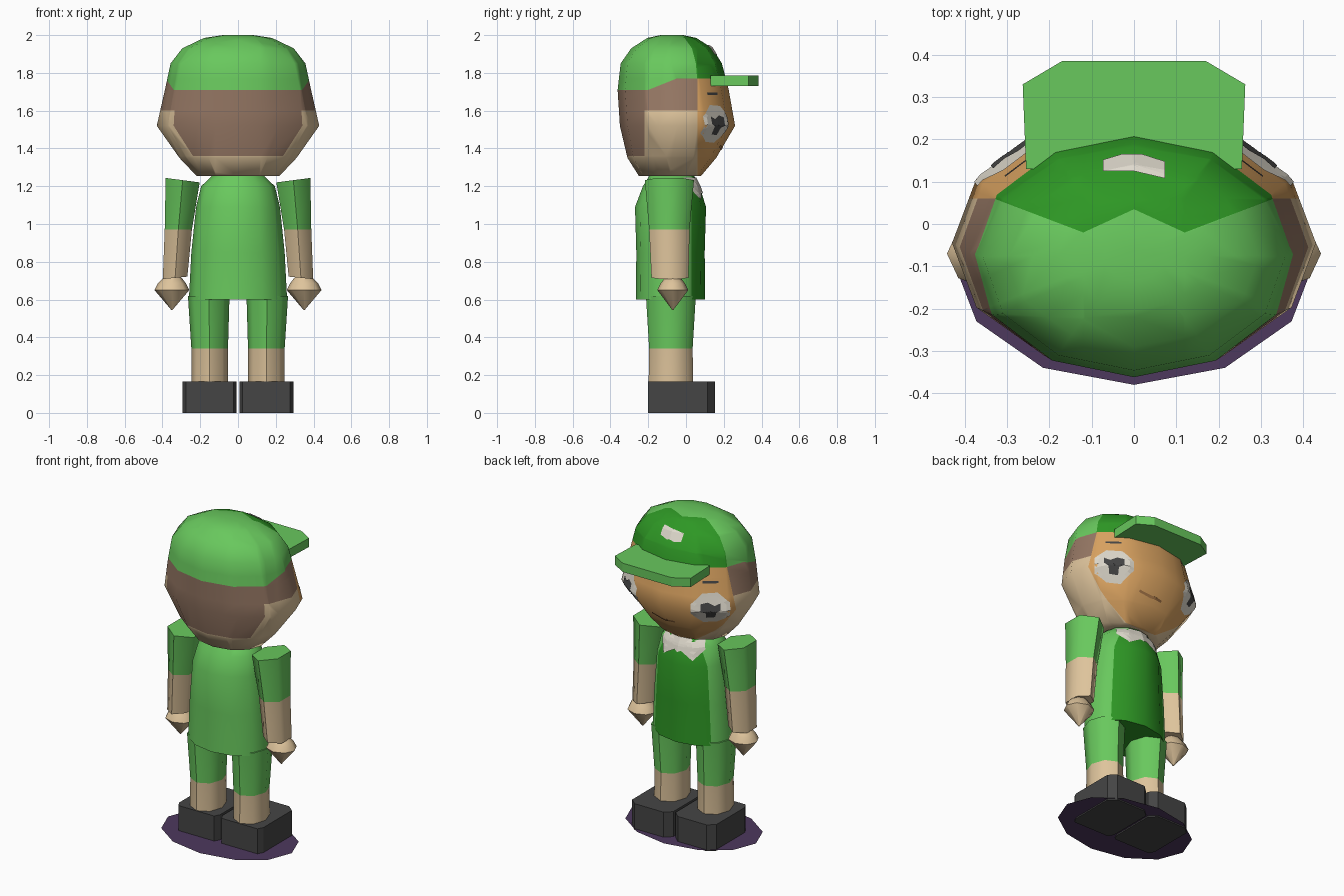
import bpy, bmesh, math
from mathutils import Vector
from mathutils.bvhtree import BVHTree

if "Cube" in bpy.data.objects:
    bpy.data.objects.remove(bpy.data.objects["Cube"])


def material(name, r, g, b):
    m = bpy.data.materials.new(name)
    m.diffuse_color = (r, g, b, 1)
    m.use_nodes = True
    m.node_tree.nodes["Principled BSDF"].inputs["Base Color"].default_value = m.diffuse_color
    return m


GREEN = material("light green cloth", .14, .58, .11)
DARK = material("dark green cloth", .027, .31, .018)
SKIN = material("pale skin", .73, .55, .33)
FACE = material("face orange", .71, .37, .12)
HAIR = material("brown hair", .31, .19, .13)
WHITE = material("off white", .74, .70, .61)
GREY = material("shoe grey", .06, .06, .06)
PURPLE = material("purple base", .075, .04, .11)
MOUTH = material("mouth brown", .36, .17, .06)


def finish(name, bm, mats, rule=None, angle=None):
    """Turn a bmesh into an object, colouring faces by a rule on their centre."""
    bmesh.ops.recalc_face_normals(bm, faces=bm.faces)
    for f in bm.faces:
        f.smooth = angle is not None
        if rule:
            f.material_index = rule(f.calc_center_median())
    me = bpy.data.meshes.new(name)
    bm.to_mesh(me)
    bm.free()
    for m in mats:
        me.materials.append(m)
    if angle is not None:
        me.set_sharp_from_angle(angle=math.radians(angle))
    ob = bpy.data.objects.new(name, me)
    bpy.context.collection.objects.link(ob)
    return ob


def loft(name, rings, n, mats, rule=None, cuts=(), angle=45):
    """Elliptical rings (cx, cy, z, rx, ry[, tilt]) bridged and capped."""
    bm = bmesh.new()
    rows = []
    for cx, cy, z, rx, ry, *tilt in rings:
        row = []
        for i in range(n):
            a = math.pi / 2 + 2 * math.pi * i / n
            dx = rx * math.cos(a)
            dz = tilt[0] * dx if tilt else 0
            row.append(bm.verts.new((cx + dx, cy + ry * math.sin(a), z + dz)))
        rows.append(row)
    for a, b in zip(rows, rows[1:]):
        for i in range(n):
            j = (i + 1) % n
            bm.faces.new((a[i], a[j], b[j], b[i]))
    bm.faces.new(rows[0][::-1])
    bm.faces.new(rows[-1])
    for co, no in cuts:
        bmesh.ops.bisect_plane(bm, geom=bm.verts[:] + bm.edges[:] + bm.faces[:],
                               plane_co=co, plane_no=no)
    return finish(name, bm, mats, rule, angle)


def prism(name, pts, z0, z1, mat):
    """Outline in plan, extruded upward."""
    bm = bmesh.new()
    f = bm.faces.new([bm.verts.new((x, y, z0)) for x, y in pts])
    ext = bmesh.ops.extrude_face_region(bm, geom=[f])["geom"]
    bmesh.ops.translate(bm, vec=(0, 0, z1 - z0),
                        verts=[v for v in ext if isinstance(v, bmesh.types.BMVert)])
    return finish(name, bm, [mat])


def decal(name, target, centre, right, up, pts, mat, lift=.004):
    """Thin plate: an outline projected on to the target's surface."""
    me = target.data
    tree = BVHTree.FromPolygons([v.co for v in me.vertices],
                                [p.vertices[:] for p in me.polygons])
    r, u = Vector(right).normalized(), Vector(up)
    d = r.cross(u)
    dense = []
    for (ax, ay), (bx, by) in zip(pts, pts[1:] + pts[:1]):
        dense += [(ax + (bx - ax) * t / 4, ay + (by - ay) * t / 4) for t in range(4)]
    mx = sum(p[0] for p in dense) / len(dense)
    my = sum(p[1] for p in dense) / len(dense)
    bm = bmesh.new()

    def put(x, y):
        p = Vector(centre) + r * x + u * y
        hit, normal, _, _ = tree.ray_cast(p + d * 2, -d)
        return bm.verts.new(hit + d * lift if hit else p)

    rows = [[put(mx + (x - mx) * k / 5, my + (y - my) * k / 5) for x, y in dense]
            for k in range(1, 6)]
    mid, n = put(mx, my), len(dense)
    for i in range(n):
        j = (i + 1) % n
        bm.faces.new((mid, rows[0][i], rows[0][j]))
        for a, b in zip(rows, rows[1:]):
            bm.faces.new((a[i], b[i], b[j], a[j]))
    ob = finish(name, bm, [mat])
    # keep the plate facing outward
    if sum((p.normal.dot(d) for p in ob.data.polygons)) < 0:
        ob.data.flip_normals()
    return ob


# Head with cap, hair and face colours
def cap_edge(y):
    return min(1.77, max(1.71, 1.71 + .4 * (y + .2)))


def cap_front(x):
    x = abs(x)
    return -.02 + .38 * (x - .12) if x > .12 else .035 - .46 * x


def head_rule(c):
    if c.z > cap_edge(c.y):
        return 1 if c.y > cap_front(c.x) else 0
    if c.y > .06:
        return 3
    if c.z > 1.6 or (c.z > 1.36 and c.y < -.22):
        return 4
    return 2


cuts = [((0, 0, z), (0, 0, 1)) for z in (1.36, 1.6, 1.71, 1.77)]
cuts += [((0, y, 0), (0, 1, 0)) for y in (-.22, .06)]
cuts += [((0, -.2, 1.71), (0, -.4, 1))]
for s in (1, -1):
    cuts += [((s * .12, -.02, 0), (-.38 * s, 1, 0)), ((0, .035, 0), (.46 * s, 1, 0)),
             ((s * .12, 0, 0), (1, 0, 0))]
head = loft("head", [(0, -.085, 1.255, .22, .165), (0, -.075, 1.35, .31, .235),
                     (0, -.045, 1.52, .43, .305), (0, -.068, 1.71, .387, .294),
                     (0, -.078, 1.85, .357, .268), (0, -.075, 1.93, .295, .215),
                     (0, -.075, 1.985, .18, .13), (0, -.075, 2.0, .08, .06)],
            12, [GREEN, DARK, SKIN, FACE, HAIR], head_rule, cuts, 60)

# Cap visor and plain front patch
prism("cap_visor", [(-.255, .13), (.255, .13), (.263, .33), (.17, .385),
                    (-.17, .385), (-.263, .33)], 1.73, 1.785, GREEN)
decal("cap_patch", head, (0, 0, 1.9), (1, 0, 0), (0, 1, 0),
      [(-.073, .125), (0, .125), (.073, .108), (.073, .148), (.02, .165),
       (-.03, .165), (-.073, .152)], WHITE, .007)

# Eyes, pupils and brows
for s, side in ((1, "right"), (-1, "left")):
    frame = ((s * .285, .16, 1.53), (-.78, .63 * s, 0), (0, 0, 1))
    decal(side + "_eye", head, *frame,
          [(s * x, y) for x, y in ((-.11, .04), (-.04, .1), (.05, .095), (.115, .03),
           (.115, -.03), (.04, -.1), (-.04, -.095), (-.11, -.05))], WHITE)
    decal(side + "_pupil", head, *frame,
          [(s * x, y) for x, y in ((-.055, .04), (-.02, .025), (.02, .045), (.06, .035),
           (.06, -.01), (.03, -.02), (.025, -.06), (-.025, -.055), (-.03, -.015),
           (-.055, 0))], GREY, .008)
    decal(side + "_brow", head, (s * .285, .16, 1.69), *frame[1:],
          [(-.045, -.007), (.045, -.007), (.045, .006), (-.045, .006)], GREY)
decal("mouth", head, (.03, .2, 1.40), (-1, 0, 0), (0, 0, 1),
      [(-.08, .008), (0, -.008), (.08, -.008), (.08, .004), (0, .006), (-.08, .02)], MOUTH)

# Shirt with darker front and white collar
torso = loft("shirt", [(0, -.082, .6, .26, .183), (0, -.082, .85, .247, .181),
                       (0, -.082, 1.09, .222, .188), (0, -.078, 1.2, .195, .15),
                       (0, -.075, 1.262, .13, .115)], 12, [GREEN, DARK],
             lambda c: int(c.y > .03 or c.z < .601),
             [((0, .03, 0), (0, 1, 0))], 50)
decal("collar", torso, (0, .1, 1.2), (-1, 0, 0), (0, 0, 1),
      [(-.13, .045), (.13, .045), (.15, -.01), (.1, -.075), (.045, -.02), (0, -.04),
       (-.045, -.02), (-.1, -.075), (-.15, -.01)], WHITE, .006)

# Arms, hands, legs and shoes on both sides
for s, side in ((1, "right"), (-1, "left")):
    loft(side + "_arm", [(s * .333, -.085, .715, .075, .098, -s * .1),
                         (s * .316, -.088, .97, .083, .107),
                         (s * .293, -.088, 1.232, .104, .13, s * .13)], 6,
         [SKIN, GREEN], lambda c: int(c.z > .97), (), 62)
    loft(side + "_hand", [(s * .35, -.07, .545, .003, .003),
                          (s * .35, -.07, .65, .092, .082),
                          (s * .35, -.07, .685, .075, .065),
                          (s * .345, -.07, .73, .035, .03)], 8, [SKIN], angle=50)
    loft(side + "_leg", [(s * .15, -.08, .15, .097, .118),
                         (s * .15, -.08, .34, .097, .115),
                         (s * .155, -.08, .62, .11, .132)], 8,
         [SKIN, GREEN], lambda c: int(c.z > .34), (), 50)
    prism(side + "_shoe", [(s * x, y) for x, y in (
        (.025, -.2), (.275, -.2), (.293, -.165), (.293, .115), (.25, .153),
        (.05, .153), (.008, .115), (.008, -.165))], 0, .165, GREY)

# Flat oval base under the feet
bm = bmesh.new()
bm.faces.new([bm.verts.new((.43 * math.cos(i * math.pi / 6),
                            -.08 + .3 * math.sin(i * math.pi / 6), .008))
              for i in range(12)])
finish("ground_disc", bm, [PURPLE])
